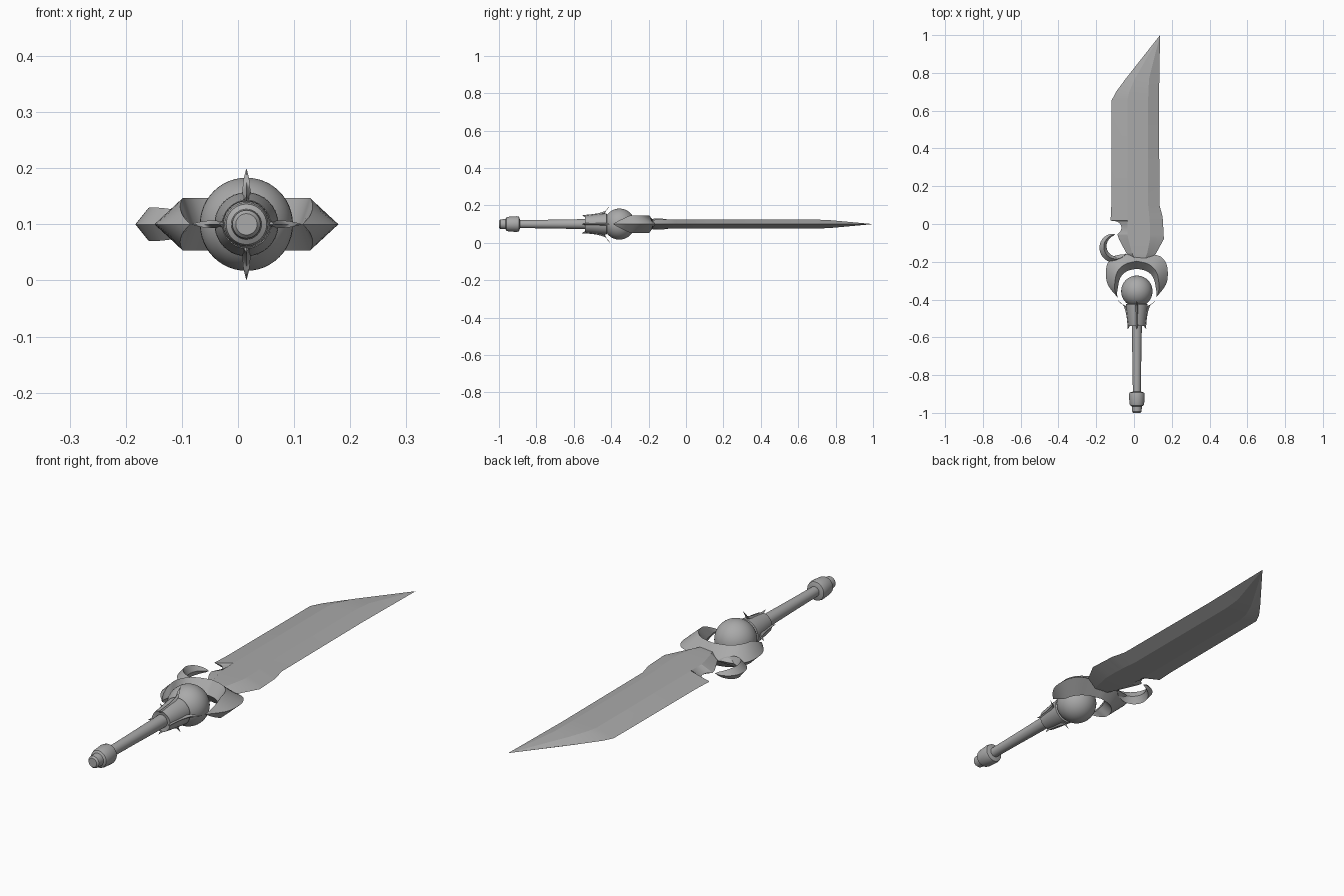
import bpy, bmesh, math
from mathutils import Vector

if "Cube" in bpy.data.objects:
    bpy.data.objects.remove(bpy.data.objects["Cube"])

CX, CZ = 0.015, 0.1          # long axis of the handle

steel = bpy.data.materials.new("grey_steel")
steel.use_nodes = True
GREY = (0.4, 0.4, 0.4, 1)
steel.diffuse_color = GREY
steel.node_tree.nodes["Principled BSDF"].inputs["Base Color"].default_value = GREY


def finish(name, bm, angle):
    bmesh.ops.remove_doubles(bm, verts=bm.verts, dist=0.00005)
    bmesh.ops.recalc_face_normals(bm, faces=bm.faces)
    mesh = bpy.data.meshes.new(name)
    bm.to_mesh(mesh)
    bm.free()
    mesh.materials.append(steel)
    obj = bpy.data.objects.new(name, mesh)
    bpy.context.collection.objects.link(obj)
    bpy.ops.object.select_all(action='DESELECT')
    obj.select_set(True)
    bpy.context.view_layer.objects.active = obj
    bpy.ops.object.shade_smooth_by_angle(angle=math.radians(angle))
    return obj


def loft(name, sections, angle=30):
    """Skin a row of closed loops and cap both ends."""
    bm = bmesh.new()
    loops = [[bm.verts.new(p) for p in s] for s in sections]
    n = len(loops[0])
    for a, b in zip(loops, loops[1:]):
        for i in range(n):
            j = (i + 1) % n
            bm.faces.new((a[i], a[j], b[j], b[i]))
    bm.faces.new(loops[0])
    bm.faces.new(loops[-1])
    return finish(name, bm, angle)


def smooth_rows(rows, steps=5):
    """Catmull-Rom curve through rows of numbers."""
    v = [Vector(r) for r in rows]
    out = []
    for i in range(len(v) - 1):
        p0, p1, p2, p3 = v[max(i - 1, 0)], v[i], v[i + 1], v[min(i + 2, len(v) - 1)]
        for k in range(steps):
            t = k / steps
            out.append(p1 + (p2 - p0) * t / 2 + (p0 * 2 - p1 * 5 + p2 * 4 - p3) * t * t / 2
                       + (p1 * 3 - p0 - p2 * 3 + p3) * t ** 3 / 2)
    return out + [v[-1]]


def lathe(name, profile, sides=32):
    """Turn (y, radius) pairs around the handle axis."""
    turns = [2 * math.pi * i / sides for i in range(sides)]
    return loft(name, [[(CX + r * math.cos(a), y, CZ + r * math.sin(a)) for a in turns]
                       for y, r in profile])


# Handle: pommel, grip, collar, orb
lathe("pommel", [(-1, 0.019), (-0.993, 0.025), (-0.965, 0.027), (-0.96, 0.036),
                 (-0.95, 0.039), (-0.905, 0.042), (-0.893, 0.039), (-0.888, 0.024)])
lathe("grip", [(-0.9, 0.021), (-0.75, 0.023), (-0.52, 0.027)])
lathe("collar", [(-0.535, 0.026), (-0.54, 0.043), (-0.53, 0.045), (-0.44, 0.056),
                 (-0.425, 0.057), (-0.42, 0.045)])
orb = bmesh.new()
bmesh.ops.create_uvsphere(orb, u_segments=40, v_segments=24, radius=0.083)
bmesh.ops.translate(orb, verts=orb.verts, vec=(CX, -0.356, CZ))
finish("orb", orb, 40)

# Four claws on the collar: radius, y, half depth, half width
claw = smooth_rows([(0.05, -0.557, 0, 0), (0.044, -0.535, 0.006, 0.005),
                    (0.049, -0.48, 0.008, 0.006), (0.06, -0.437, 0.011, 0.007),
                    (0.08, -0.422, 0.007, 0.005), (0.1, -0.405, 0, 0)])
for k, side in enumerate(("left", "top", "right", "bottom")):
    c, s = math.cos(k * math.pi / 2), math.sin(k * math.pi / 2)
    rings = []
    for r, y, d, w in claw:
        diamond = [(r + d, y + d / 2, 0), (r, y, w), (r - d, y - d / 2, 0), (r, y, -w)]
        rings.append([(CX + c * a - s * b, yy, CZ + s * a + c * b) for a, yy, b in diamond])
    loft("claw_" + side, rings)

# Crescent guard: outer edge, ridge and inner edge as x, y pairs, then ridge height
half = smooth_rows([
    (0, -0.16, 0, -0.197, 0, -0.237, 0.047),
    (0.065, -0.16, 0.055, -0.21, 0.045, -0.247, 0.047),
    (0.125, -0.172, 0.09, -0.235, 0.076, -0.268, 0.047),
    (0.156, -0.21, 0.108, -0.265, 0.093, -0.3, 0.047),
    (0.164, -0.26, 0.115, -0.3, 0.1, -0.335, 0.045),
    (0.158, -0.31, 0.118, -0.335, 0.104, -0.36, 0.03),
    (0.135, -0.35, 0.113, -0.365, 0.104, -0.378, 0.015),
    (0.1, -0.39, 0.1, -0.39, 0.1, -0.39, 0)], 4)


def guard_ring(row, side):
    ox, oy, rx, ry, ix, iy, h = row
    return [(CX + side * x, y, CZ + z) for x, y, z in
            ((ox, oy, 0), (rx, ry, h), (ix, iy, 0), (rx, ry, -h))]


loft("crescent_guard", [guard_ring(r, -1) for r in reversed(half)]
     + [guard_ring(r, 1) for r in half[1:]])

# Small hook beside the blade root
hook = []
STEPS = 24
for i in range(STEPS + 1):
    t = i / STEPS
    a = math.radians(90 + 240 * t)
    taper = math.sin(math.pi * t) ** 0.7 if 0 < i < STEPS else 0
    ring = []
    for dr, h in ((0.02, 0), (-0.004, 0.03), (-0.02, 0), (-0.004, -0.03)):
        r = 0.066 + dr * taper
        ring.append((-0.098 + r * math.cos(a), -0.122 + r * math.sin(a), CZ + h * taper))
    hook.append(ring)
loft("side_hook", hook)

# Blade: y, left edge, left ridge, right ridge, right edge, half thickness
blade = [
    (-0.18, -0.02, 0.0, 0.06, 0.1, 0.022),
    (-0.155, -0.04, -0.01, 0.07, 0.117, 0.024),
    (-0.08, -0.08, -0.03, 0.085, 0.158, 0.024),
    (-0.055, -0.088, -0.035, 0.085, 0.157, 0.024),
    (-0.04, -0.072, -0.035, 0.085, 0.156, 0.024),
    (-0.02, -0.065, -0.035, 0.085, 0.155, 0.024),
    (0.0, -0.072, -0.035, 0.084, 0.154, 0.024),
    (0.013, -0.088, -0.035, 0.083, 0.153, 0.024),
    (0.018, -0.124, -0.035, 0.083, 0.153, 0.024),
    (0.04, -0.123, -0.035, 0.081, 0.151, 0.024),
    (0.1, -0.12, -0.035, 0.075, 0.135, 0.024),
    (0.655, -0.118, -0.035, 0.075, 0.132, 0.024),
    (0.7, -0.095, -0.025, 0.076, 0.133, 0.024),
    (0.77, -0.043, 0.005, 0.08, 0.134, 0.021),
    (1.0, 0.138, 0.138, 0.138, 0.138, 0)]
loft("blade", [[(xl, y, CZ), (al, y, CZ + h * 0.9), (ar, y, CZ + h), (xr, y, CZ),
                (ar, y, CZ - h), (al, y, CZ - h * 0.9)]
               for y, xl, al, ar, xr, h in blade], 12)
